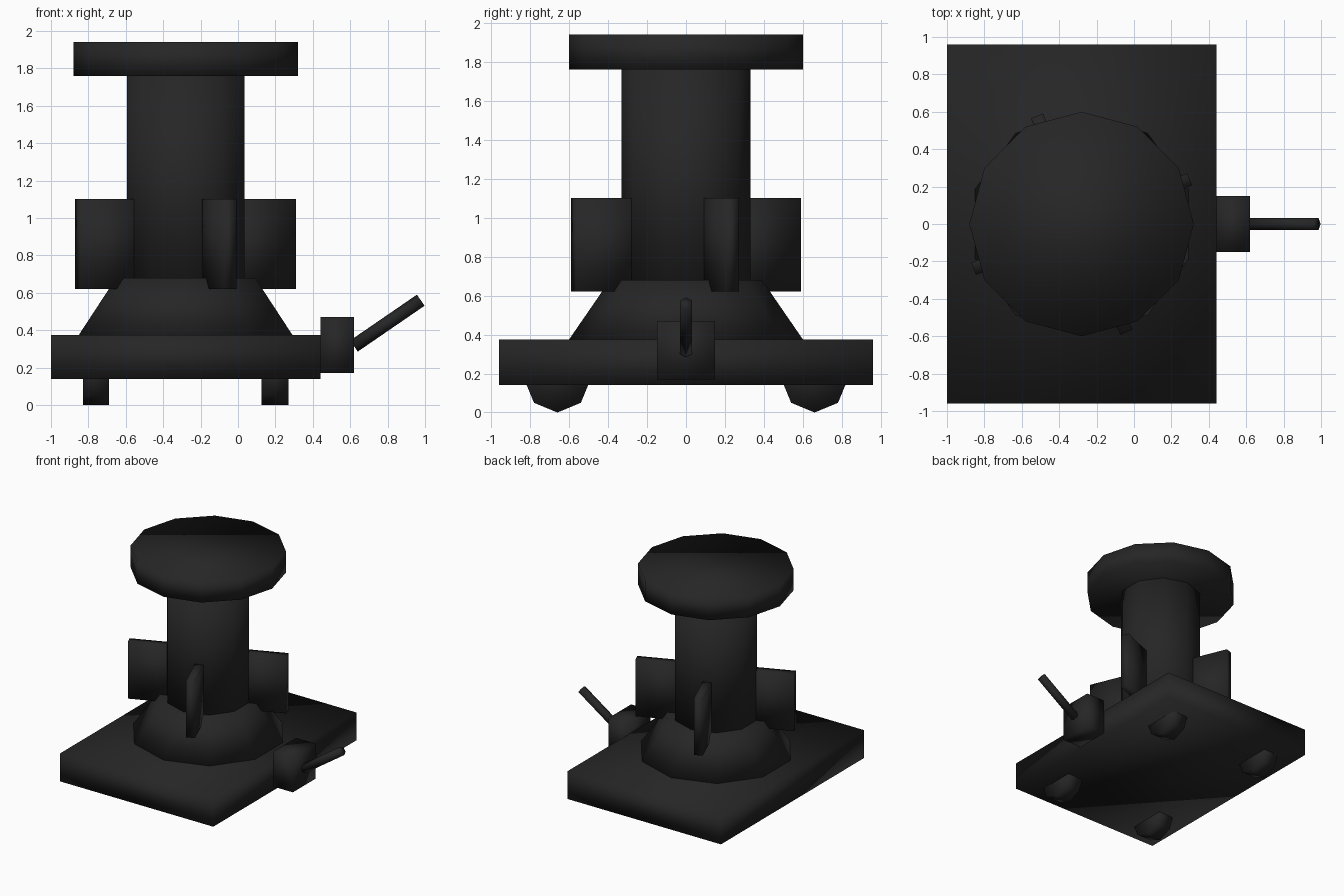
import bpy
import math
from mathutils import Matrix, Vector

if "Cube" in bpy.data.objects:
    bpy.data.objects.remove(bpy.data.objects["Cube"])

CX = -0.28  # axis of the column

black = bpy.data.materials.new("soft black")
black.diffuse_color = (0.019, 0.019, 0.019, 1)
black.use_nodes = True
black.node_tree.nodes["Principled BSDF"].inputs["Base Color"].default_value = black.diffuse_color


def finish(name):
    ob = bpy.context.object
    ob.name = name
    ob.data.materials.append(black)
    bpy.ops.object.transform_apply(location=False, rotation=True, scale=True)
    bpy.ops.object.shade_smooth()
    return ob


def box(name, lo, hi):
    lo, hi = Vector(lo), Vector(hi)
    bpy.ops.mesh.primitive_cube_add(size=1, location=(lo + hi) / 2)
    bpy.context.object.scale = hi - lo
    return finish(name)


def tapered(name, sides, r1, r2, a, b, spin=0.0):
    """Straight or tapered prism running from point a to point b."""
    a, b = Vector(a), Vector(b)
    axis = b - a
    bpy.ops.mesh.primitive_cone_add(vertices=sides, radius1=r1, radius2=r2, depth=axis.length)
    ob = bpy.context.object
    turn = axis.to_track_quat('Z', 'Y').to_matrix().to_4x4()
    ob.matrix_world = Matrix.Translation((a + b) / 2) @ turn @ Matrix.Rotation(spin, 4, 'Z')
    return finish(name)


# base slab and side control box
box("base", (-1, -0.96, 0.14), (0.44, 0.96, 0.375))
box("control_box", (0.44, -0.15, 0.17), (0.62, 0.15, 0.47))

# slanted lever, a thin hexagonal rod
tapered("lever", 6, 0.036, 0.036, (0.62, 0, 0.315), (0.977, 0, 0.56))

# octagonal feet, half sunk into the base
for x0, x1 in ((-0.83, -0.69), (0.125, 0.27)):
    for y in (-0.66, 0.66):
        tapered("foot", 8, 0.17, 0.17, (x0, y, 0.17), (x1, y, 0.17))

# pedestal, column and round cap
tapered("pedestal", 10, 0.6, 0.39, (CX, 0, 0.375), (CX, 0, 0.68))
tapered("column", 10, 0.33, 0.33, (CX, 0, 0.6), (CX, 0, 1.76))
tapered("cap", 12, 0.6, 0.6, (CX, 0, 1.76), (CX, 0, 1.94))

# four upright fins around the column
for i in range(4):
    angle = math.radians(22.5 + 90 * i)
    mid, length = 0.4125, 0.425
    bpy.ops.mesh.primitive_cube_add(
        size=1, rotation=(0, 0, angle),
        location=(CX + mid * math.cos(angle), mid * math.sin(angle), 0.86))
    bpy.context.object.scale = (length, 0.07, 0.48)
    finish("fin")
